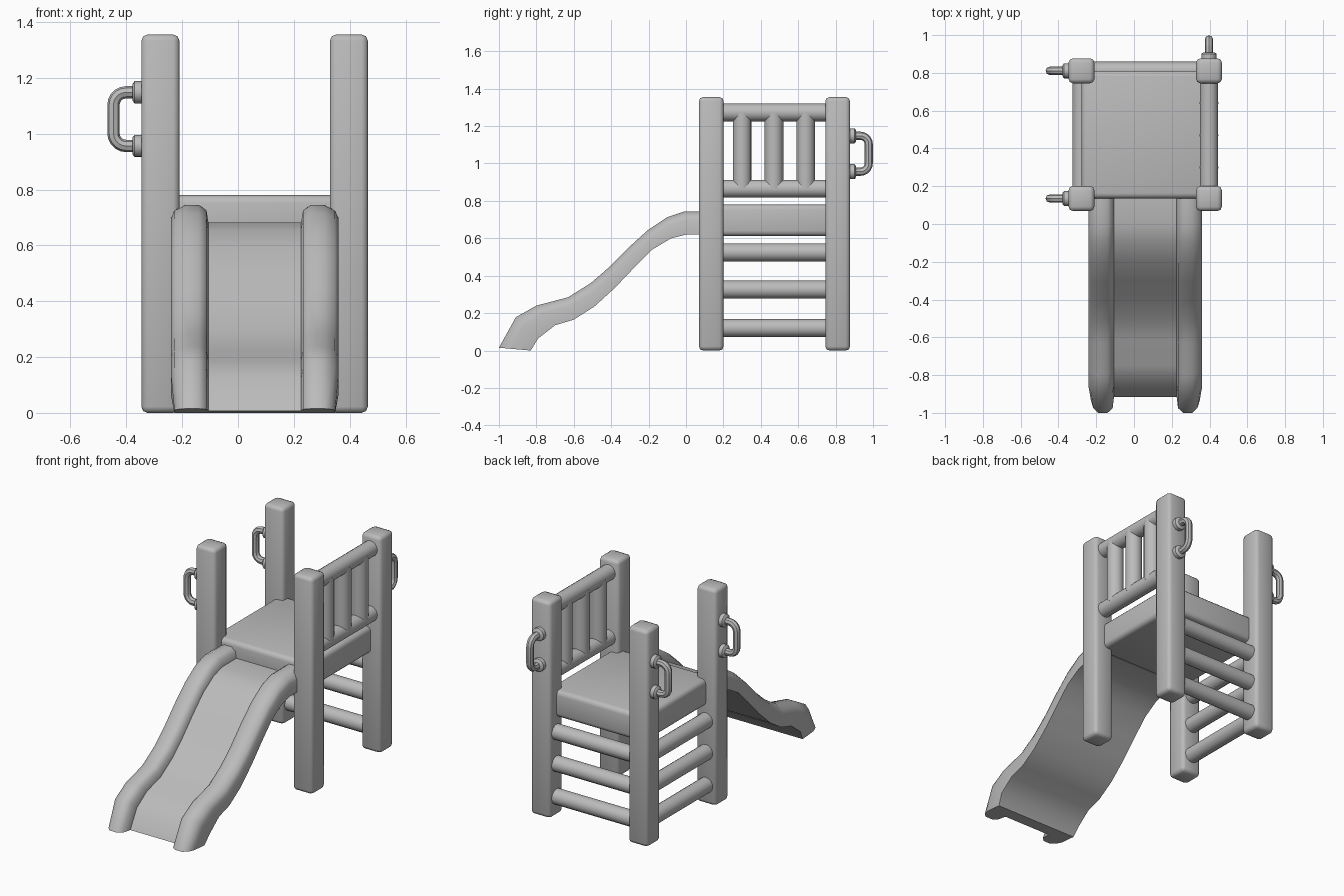
import bpy, bmesh, math
from mathutils import Vector

if "Cube" in bpy.data.objects:
    bpy.data.objects.remove(bpy.data.objects["Cube"], do_unlink=True)

grey = bpy.data.materials.new("plain_grey")
grey.use_nodes = True
grey.diffuse_color = (0.5, 0.5, 0.5, 1)
grey.node_tree.nodes["Principled BSDF"].inputs["Base Color"].default_value = (0.5, 0.5, 0.5, 1)

XL, XR, YF, YB = -0.278, 0.397, 0.135, 0.811   # post centre lines


def select(ob):
    bpy.ops.object.select_all(action='DESELECT')
    ob.select_set(True)
    bpy.context.view_layer.objects.active = ob


def finish(name, bm, angle=40):
    bmesh.ops.recalc_face_normals(bm, faces=bm.faces)
    mesh = bpy.data.meshes.new(name)
    bm.to_mesh(mesh)
    bm.free()
    mesh.materials.append(grey)
    ob = bpy.data.objects.new(name, mesh)
    bpy.context.collection.objects.link(ob)
    select(ob)
    bpy.ops.object.shade_smooth_by_angle(angle=math.radians(angle))
    return ob


def box(name, lo, hi, bevel, segments):
    bm = bmesh.new()
    bmesh.ops.create_cube(bm, size=1)
    lo, hi = Vector(lo), Vector(hi)
    for v in bm.verts:
        v.co = (lo + hi) / 2 + v.co * (hi - lo)
    bmesh.ops.bevel(bm, geom=bm.edges[:], offset=bevel, segments=segments,
                    profile=0.5, affect='EDGES')
    return finish(name, bm, 50)


def rod(name, a, b, r1, r2=None):
    a, b = Vector(a), Vector(b)
    bm = bmesh.new()
    bmesh.ops.create_cone(bm, cap_ends=True, segments=16, radius1=r1,
                          radius2=r2 or r1, depth=(b - a).length)
    turn = (b - a).to_track_quat('Z', 'Y')
    for v in bm.verts:
        v.co = turn @ v.co + (a + b) / 2
    return finish(name, bm)


# Four corner posts
for side, x in (("right", XL), ("left", XR)):
    for end, y in (("front", YF), ("back", YB)):
        box(f"{end}_{side}_post", (x - 0.068, y - 0.066, 0),
            (x + 0.068, y + 0.066, 1.355), 0.022, 2)

# Platform
box("platform", (XL, YF, 0.612), (XR, YB, 0.78), 0.028, 3)

# Climbing rungs on the back and the right side
for i, z in enumerate((0.12, 0.326, 0.525)):
    rod(f"side_rung_{i + 1}", (XL, YF, z), (XL, YB, z), 0.048)
    rod(f"back_rung_{i + 1}", (XL, YB, z), (XR, YB, z), 0.048)

# Guard rail on the left side
for name, z in (("guard_lower_rail", 0.865), ("guard_upper_rail", 1.273)):
    rod(name, (XR, YF, z), (XR, YB, z), 0.048)
for i in range(3):
    y = 0.3 + 0.17 * i
    rod(f"guard_bar_{i + 1}", (XR, y, 0.865), (XR, y, 1.273), 0.05)


# Grab handles: two flanges and a bent tube
def handle(name, base, out):
    base, out = Vector(base), Vector(out)
    half, reach, bend = 0.096, 0.1, 0.045
    path = [(-0.01, -half)]
    for sign, start in ((-1, -90), (1, 0)):
        for k in range(6):
            t = math.radians(start + 18 * k)
            path.append((reach - bend + bend * math.cos(t),
                         sign * (half - bend) + bend * math.sin(t)))
    path.append((-0.01, half))
    curve = bpy.data.curves.new(name, 'CURVE')
    curve.dimensions = '3D'
    curve.bevel_depth = 0.022
    curve.bevel_resolution = 2
    spline = curve.splines.new('POLY')
    spline.points.add(len(path) - 1)
    for p, (d, h) in zip(spline.points, path):
        p.co = (*(base + out * d + Vector((0, 0, h))), 1)
    curve.materials.append(grey)
    ob = bpy.data.objects.new(name, curve)
    bpy.context.collection.objects.link(ob)
    select(ob)
    bpy.ops.object.convert(target='MESH')
    bpy.ops.object.shade_smooth_by_angle(angle=math.radians(40))
    for label, h in (("lower", -half), ("upper", half)):
        foot = base + Vector((0, 0, h))
        rod(f"{name}_{label}_flange", foot - out * 0.01, foot + out * 0.024, 0.04)
        rod(f"{name}_{label}_collar", foot + out * 0.024, foot + out * 0.032, 0.04, 0.03)


handle("front_handle", (XL - 0.068, YF, 1.052), (-1, 0, 0))
handle("back_handle", (XL - 0.068, YB, 1.052), (-1, 0, 0))
handle("rear_facing_handle", (XR, YB + 0.066, 1.052), (0, 1, 0))

# Slide: channel section swept along (underside, rail top) stations
stations = [
    ((0.14, 0.62), (0.14, 0.745)), ((0.0, 0.62), (-0.01, 0.743)),
    ((-0.08, 0.6), (-0.1, 0.713)), ((-0.18, 0.54), (-0.205, 0.643)),
    ((-0.28, 0.44), (-0.31, 0.548)), ((-0.38, 0.335), (-0.41, 0.446)),
    ((-0.49, 0.235), (-0.51, 0.36)), ((-0.6, 0.165), (-0.63, 0.285)),
    ((-0.7, 0.135), (-0.8, 0.24)), ((-0.79, 0.065), (-0.91, 0.178)),
    ((-0.83, 0.0), (-1.0, 0.015)),
]
half_section = [(0.3, 0), (0.3, 0.62), (0.287, 0.85), (0.25, 1),
                (0.2, 1), (0.173, 0.85), (0.166, 0.5)]
section = half_section + [(-u, t) for u, t in reversed(half_section)]
bm = bmesh.new()
rings = []
for i, (low, top) in enumerate(stations):
    low, top = Vector(low), Vector(top)
    ring = []
    for u, t in section:
        if i == len(stations) - 1 and abs(u) > 0.28:
            u *= 0.96
        y, z = low.lerp(top, t)
        ring.append(bm.verts.new((0.06 + u, y, z)))
    rings.append(ring)
n = len(section)
for a, b in zip(rings, rings[1:]):
    for k in range(n):
        bm.faces.new((a[k], a[(k + 1) % n], b[(k + 1) % n], b[k]))
bm.faces.new(rings[0])
bm.faces.new(rings[-1])
finish("slide", bm, 50)
